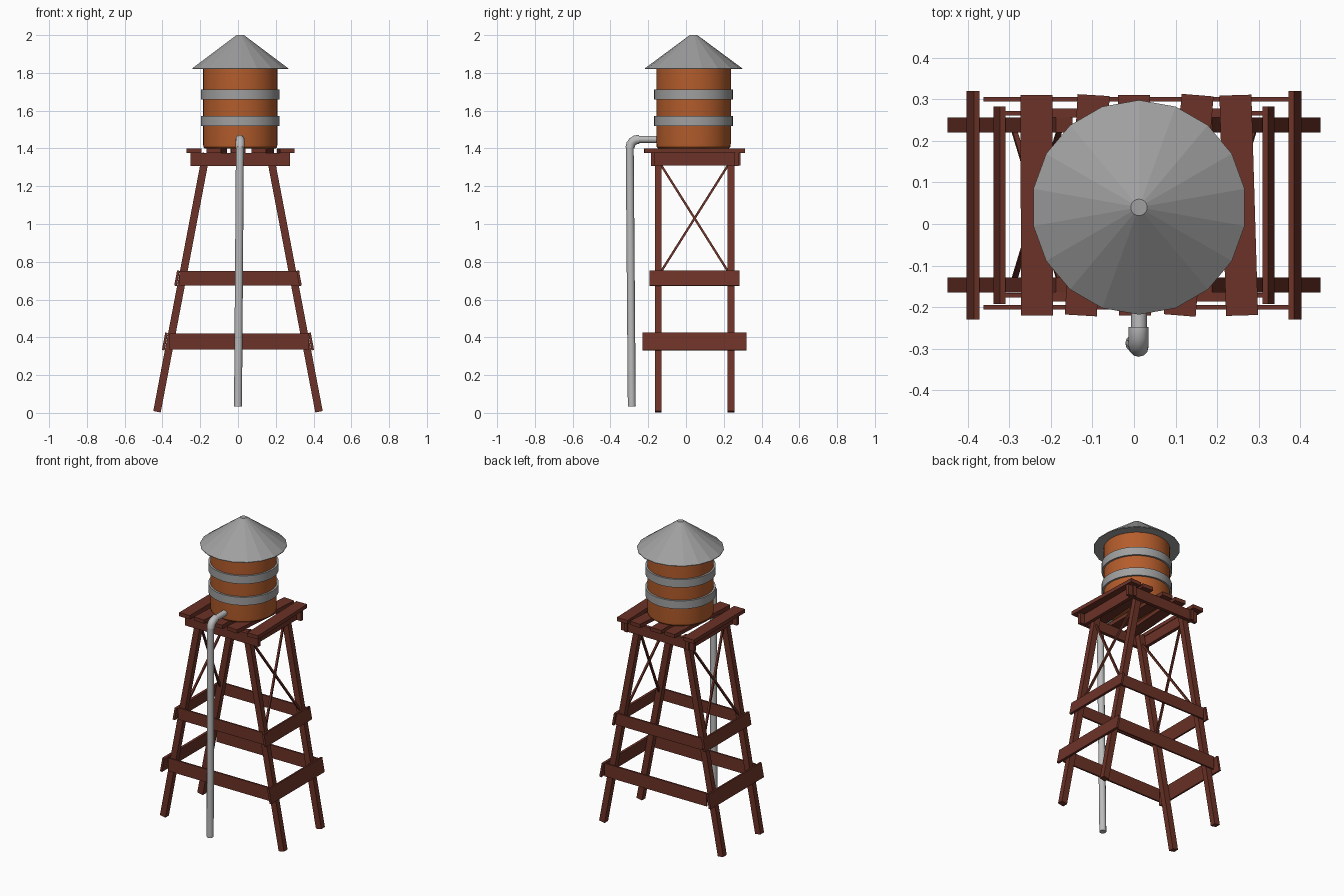
import bpy, bmesh, math
from mathutils import Vector, Matrix

if "Cube" in bpy.data.objects:
    bpy.data.objects.remove(bpy.data.objects["Cube"])


def material(name, rgb):
    m = bpy.data.materials.new(name)
    m.diffuse_color = (*rgb, 1)
    m.use_nodes = True
    m.node_tree.nodes["Principled BSDF"].inputs["Base Color"].default_value = m.diffuse_color
    return m


WOOD = material("red_brown_wood", (0.15, 0.032, 0.02))
TANK = material("orange_wood", (0.46, 0.11, 0.025))
METAL = material("grey_metal", (0.35, 0.35, 0.35))
PIPE = material("light_metal", (0.5, 0.5, 0.5))


def finish(name, bm, mat):
    bmesh.ops.recalc_face_normals(bm, faces=bm.faces)
    me = bpy.data.meshes.new(name)
    bm.to_mesh(me)
    bm.free()
    ob = bpy.data.objects.new(name, me)
    bpy.context.collection.objects.link(ob)
    me.materials.append(mat)
    return ob


def beam(name, p0, p1, wide, thick, hint):
    """Box from p0 to p1; 'wide' is measured along the hint direction."""
    p0, p1 = Vector(p0), Vector(p1)
    d = (p1 - p0).normalized()
    v = d.cross(Vector(hint)).normalized()
    u = v.cross(d)
    rot = Matrix((d, u, v)).transposed().to_4x4()
    bm = bmesh.new()
    bmesh.ops.create_cube(bm, size=1, matrix=Matrix.Translation((p0 + p1) / 2) @ rot
                          @ Matrix.Diagonal(((p1 - p0).length, wide, thick, 1)))
    return finish(name, bm, WOOD)


def smooth(ob, angle=35):
    bpy.ops.object.select_all(action='DESELECT')
    ob.select_set(True)
    bpy.context.view_layer.objects.active = ob
    bpy.ops.object.shade_smooth_by_angle(angle=math.radians(angle))


def lathe(name, profile, mat, sides=18, closed=False, centre=(0.012, 0.04)):
    bm = bmesh.new()
    rings = [[bm.verts.new((centre[0] + r * math.sin(2 * math.pi * i / sides),
                            centre[1] + r * math.cos(2 * math.pi * i / sides), z))
              for i in range(sides)] for r, z in profile]
    pairs = list(zip(rings, rings[1:]))
    if closed:
        pairs.append((rings[-1], rings[0]))
    else:
        bm.faces.new(rings[0])
        bm.faces.new(rings[-1])
    for a, b in pairs:
        for i in range(sides):
            j = (i + 1) % sides
            bm.faces.new((a[i], a[j], b[j], b[i]))
    return finish(name, bm, mat)


def tube(name, path, radius, sides=12):
    """Capped pipe along a path lying close to the yz plane."""
    pts = [Vector(p) for p in path]
    bm = bmesh.new()
    rings = []
    for k, p in enumerate(pts):
        d = (pts[min(k + 1, len(pts) - 1)] - pts[max(k - 1, 0)]).normalized()
        v = d.cross(Vector((1, 0, 0))).normalized()
        u = v.cross(d)
        rings.append([bm.verts.new(p + radius * (math.cos(a) * u + math.sin(a) * v))
                      for a in (2 * math.pi * i / sides for i in range(sides))])
    for a, b in zip(rings, rings[1:]):
        for i in range(sides):
            j = (i + 1) % sides
            bm.faces.new((a[i], a[j], b[j], b[i]))
    bm.faces.new(rings[0])
    bm.faces.new(rings[-1])
    smooth(finish(name, bm, PIPE))


def leg_x(z):
    return 0.43 - 0.1905 * z


# Legs, side boards and cross braces on both sloping sides
YF, YB = -0.147, 0.238
for s, side in ((-1, "left"), (1, "right")):
    for y, end in ((YF, "front"), (YB, "back")):
        beam(f"{side}_{end}_leg", (s * leg_x(0.006), y, 0.006),
             (s * leg_x(1.375), y, 1.375), 0.036, 0.04, (0, 1, 0))
    slope = (-s * 0.1905, 0, 1)
    for label, z, y0, y1, h in (("lower", 0.378, -0.23, 0.32, 0.094),
                                ("middle", 0.713, -0.193, 0.283, 0.082)):
        x = s * (leg_x(z) + 0.029)
        beam(f"{side}_{label}_board", (x, y0, z), (x, y1, z), h, 0.014, slope)
    for ya, yb, label in ((YF + 0.01, YB - 0.01, "a"), (YB - 0.01, YF + 0.01, "b")):
        beam(f"{side}_cross_brace_{label}", (s * leg_x(0.74), ya, 0.74),
             (s * leg_x(1.32), yb, 1.32), 0.012, 0.012, (1, 0, 0))
    # Deck frame, side beam
    beam(f"{side}_deck_beam", (0.012 + s * 0.222, -0.18, 1.343),
         (0.012 + s * 0.222, 0.288, 1.343), 0.068, 0.022, (0, 0, 1))

# Front and back boards and deck beams
for label, yf, yb, x0, x1, z, h, t in (
        ("lower_board", -0.2, 0.3, -0.362, 0.376, 0.378, 0.085, 0.011),
        ("middle_board", -0.171, 0.266, -0.31, 0.326, 0.713, 0.076, 0.011),
        ("deck_beam", -0.175, 0.267, -0.252, 0.276, 1.342, 0.068, 0.022)):
    for y, end in ((yf, "front"), (yb, "back")):
        beam(f"{end}_{label}", (x0, y, z), (x1, y, z), h, t, (0, 0, 1))

# Deck planks, slightly askew
for i, (xf, xb) in enumerate(((-0.233, -0.235), (-0.128, -0.097), (0.002, 0.0),
                              (0.11, 0.153), (0.26, 0.244))):
    beam(f"deck_plank_{i + 1}", (xf, -0.22, 1.388), (xb, 0.31, 1.388), 0.077, 0.024, (1, 0, 0))

# Tank, hoops and conical roof
smooth(lathe("tank", [(0.187, 1.4), (0.195, 1.408), (0.197, 1.425), (0.197, 1.835)], TANK, 36))
for z, label in ((1.52, "lower"), (1.66, "upper")):
    smooth(lathe(f"{label}_hoop", [(0.19, z), (0.209, z), (0.209, z + 0.053), (0.19, z + 0.053)],
                 METAL, 36, closed=True))
lathe("roof", [(0.258, 1.82), (0.258, 1.824), (0.02, 2.0)], METAL)

# Down pipe with elbow
tube("down_pipe", [(0.0, -0.287, 0.035), (0.01, -0.298, 1.41)], 0.021)
tube("outlet_pipe", [(0.012, -0.262, 1.448), (0.012, -0.15, 1.448)], 0.019)
tube("pipe_elbow", [(0.011, -0.296, 1.405)]
     + [(0.011, -0.251 - 0.045 * math.cos(a), 1.406 + 0.042 * math.sin(a))
        for a in (math.radians(22.5 * k) for k in range(1, 5))] + [(0.011, -0.248, 1.448)], 0.024)
